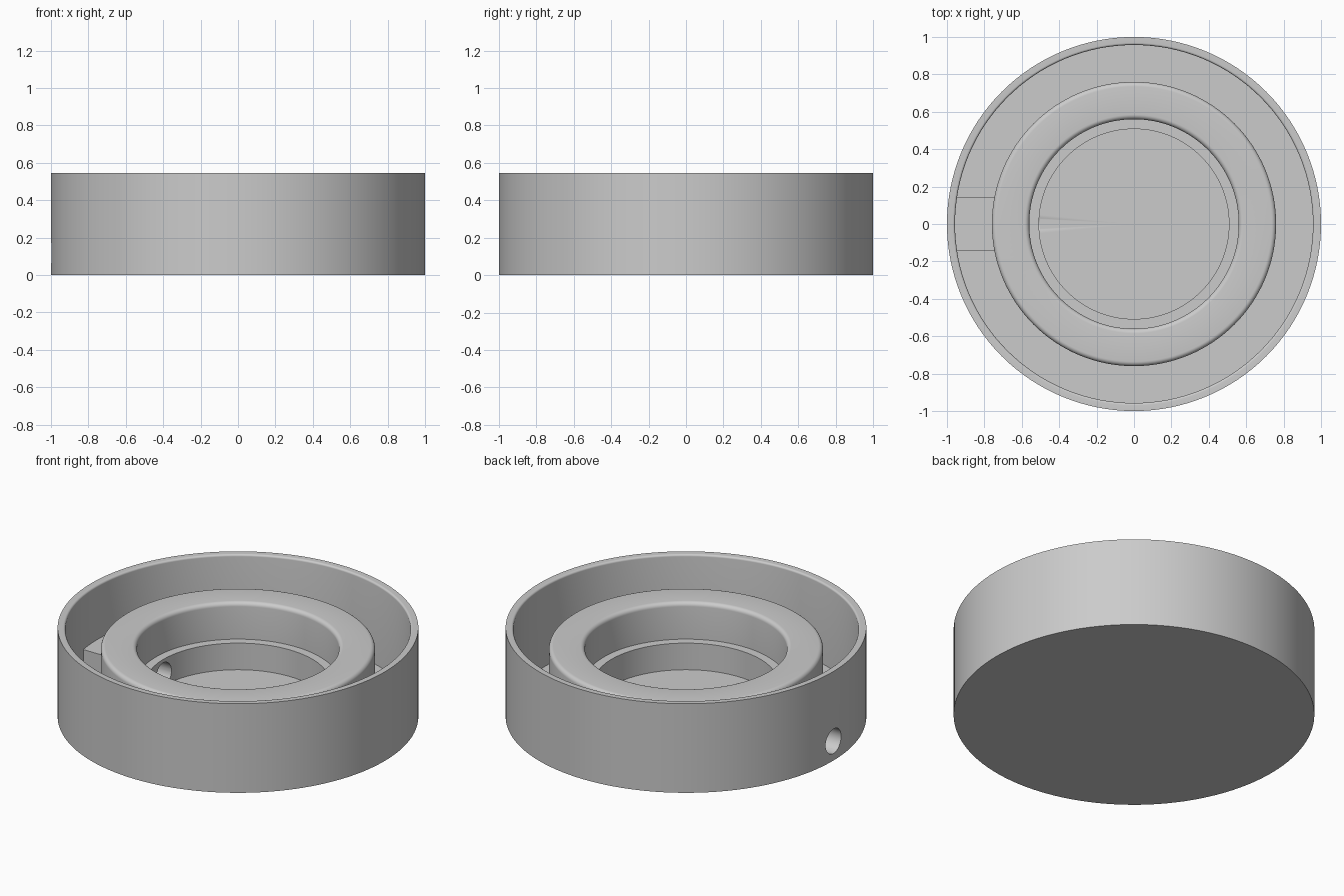
import bpy, bmesh
from math import sin, cos, pi, radians
from mathutils import Matrix, Vector

cube = bpy.data.objects.get("Cube")
if cube:
    bpy.data.objects.remove(cube, do_unlink=True)

SIDES = 128
FLOOR, LEDGE, RING_TOP, RIM_TOP = 0.05, 0.213, 0.437, 0.545
HOLE_Z, HOLE_R = 0.118, 0.075

grey = bpy.data.materials.new("light grey")
grey.use_nodes = True
grey.diffuse_color = (0.6, 0.6, 0.6, 1)
grey.node_tree.nodes["Principled BSDF"].inputs["Base Color"].default_value = (0.6, 0.6, 0.6, 1)


def make_object(name, bm):
    bmesh.ops.recalc_face_normals(bm, faces=bm.faces)
    mesh = bpy.data.meshes.new(name)
    bm.to_mesh(mesh)
    bm.free()
    mesh.materials.append(grey)
    obj = bpy.data.objects.new(name, mesh)
    bpy.context.collection.objects.link(obj)
    return obj


def fillet(r, z, radius, start, end, steps=6):
    """Arc of (radius, height) points about a centre, angles in degrees."""
    angles = [radians(start + (end - start) * i / steps) for i in range(steps + 1)]
    return [(r + radius * cos(a), z + radius * sin(a)) for a in angles]


def revolve(name, profile):
    bm = bmesh.new()
    verts = [bm.verts.new((r, 0, z)) for r, z in profile]
    edges = [bm.edges.new(pair) for pair in zip(verts, verts[1:])]
    bmesh.ops.spin(bm, geom=verts + edges, cent=(0, 0, 0), axis=(0, 0, 1),
                   angle=2 * pi, steps=SIDES)
    bmesh.ops.remove_doubles(bm, verts=bm.verts, dist=1e-5)
    return make_object(name, bm)


# Round housing: floor, stepped inner ring, trough and outer wall
soft, fine = 0.025, 0.012
profile = [(0, 0), (1, 0), (1, RIM_TOP)]
profile += fillet(0.957 + fine, RIM_TOP - fine, fine, 90, 180)
profile += [(0.957, FLOOR), (0.76, FLOOR)]
profile += fillet(0.76 - soft, RING_TOP - soft, soft, 0, 90)
profile += fillet(0.56 + soft, RING_TOP - soft, soft, 90, 180)
profile += [(0.56, LEDGE), (0.508, LEDGE), (0.508, FLOOR), (0, FLOOR)]
housing = revolve("housing", profile)

# Block bridging the trough around the cable passage
bm = bmesh.new()
bmesh.ops.create_cube(bm, size=1, matrix=Matrix.LocRotScale(
    Vector((-0.85, 0, (LEDGE + 0.02) / 2)), None, Vector((0.25, 0.29, LEDGE - 0.02))))
bridge = make_object("passage_block", bm)

# Cable passage through wall, block and ring
bm = bmesh.new()
bmesh.ops.create_cone(bm, cap_ends=True, segments=48, radius1=HOLE_R, radius2=HOLE_R,
                      depth=0.7, matrix=Matrix.Translation((-0.852, 0, HOLE_Z))
                      @ Matrix.Rotation(pi / 2, 4, 'Y'))
cutter = make_object("passage_cutter", bm)
cutter.hide_render = True

for obj in (housing, bridge):
    mod = obj.modifiers.new("passage", 'BOOLEAN')
    mod.operation = 'DIFFERENCE'
    mod.solver = 'EXACT'
    mod.object = cutter
    bpy.ops.object.select_all(action='DESELECT')
    obj.select_set(True)
    bpy.context.view_layer.objects.active = obj
    bpy.ops.object.modifier_apply(modifier=mod.name)
    bpy.ops.object.shade_smooth_by_angle(angle=radians(30))

bpy.data.objects.remove(cutter, do_unlink=True)
